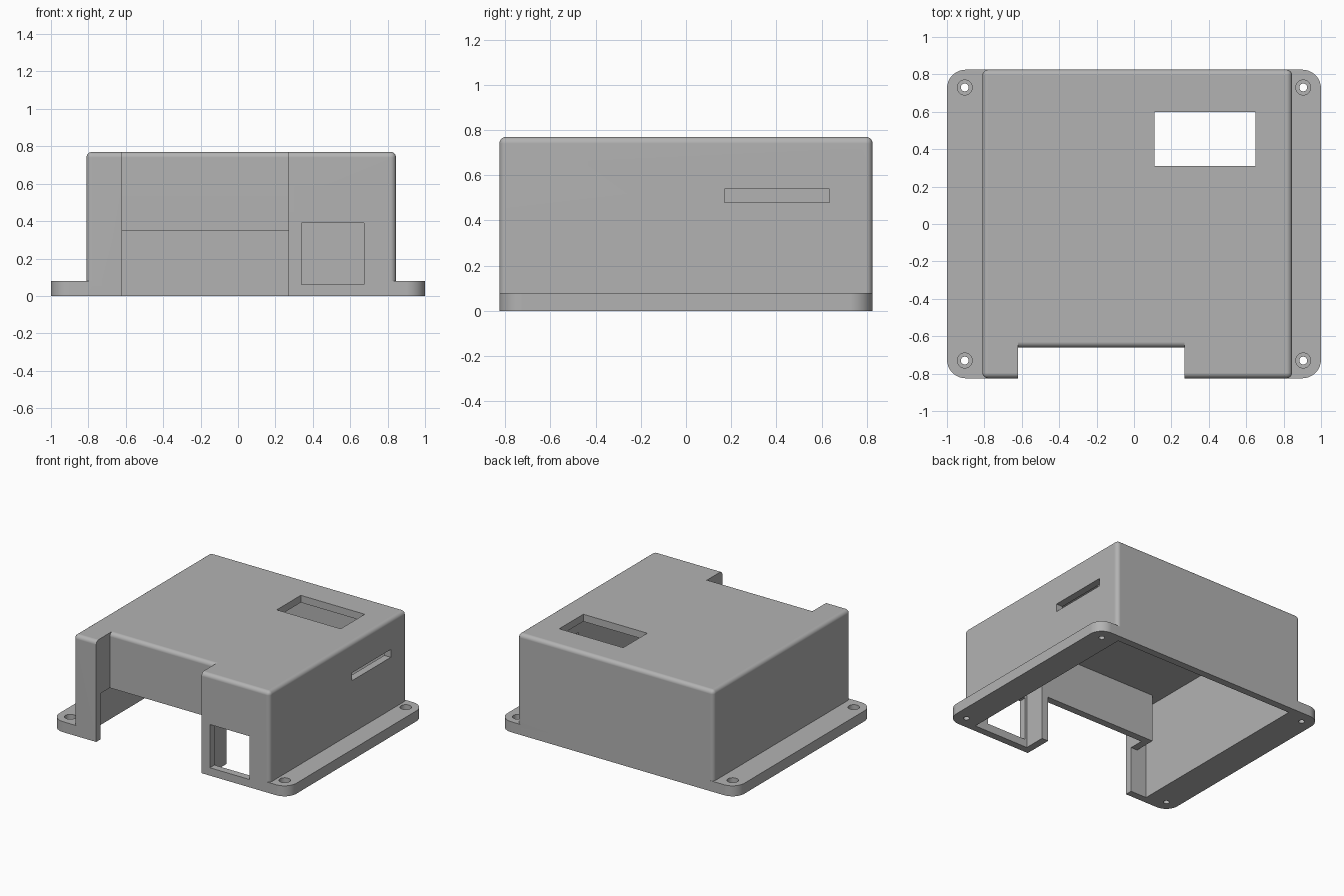
import bpy, bmesh, math
from mathutils import Matrix, Vector

cube = bpy.data.objects.get("Cube")
if cube:
    bpy.data.objects.remove(cube, do_unlink=True)

grey = bpy.data.materials.new("light_grey")
grey.use_nodes = True
colour = (0.45, 0.45, 0.45, 1)
grey.diffuse_color = colour
grey.node_tree.nodes["Principled BSDF"].inputs["Base Color"].default_value = colour

WALL = 0.055
LEFT, RIGHT, DEPTH, TOP = -0.81, 0.845, 0.825, 0.77
ROUND = 0.03
NOTCH_A, NOTCH_B, NOTCH_BACK, NOTCH_LOW = -0.62, 0.27, -0.66, 0.35


def make_object(name, bm):
    bmesh.ops.recalc_face_normals(bm, faces=bm.faces)
    mesh = bpy.data.meshes.new(name)
    bm.to_mesh(mesh)
    bm.free()
    obj = bpy.data.objects.new(name, mesh)
    bpy.context.collection.objects.link(obj)
    mesh.materials.append(grey)
    return obj


def box(name, x, y, z, radius=0, pick=None, segments=6):
    """Box between (low, high) pairs; edges chosen by pick are rounded."""
    bm = bmesh.new()
    bmesh.ops.create_cube(bm, size=1)
    for v in bm.verts:
        v.co = Vector([r[0] if c < 0 else r[1] for c, r in zip(v.co, (x, y, z))])
    if radius:
        edges = [e for e in bm.edges if pick(e)]
        bmesh.ops.bevel(bm, geom=edges, offset=radius, segments=segments,
                        profile=0.5, affect='EDGES')
    return make_object(name, bm)


def cylinder(name, x, y, z, radius):
    bm = bmesh.new()
    bmesh.ops.create_cone(bm, cap_ends=True, segments=32, radius1=radius, radius2=radius,
                          depth=z[1] - z[0],
                          matrix=Matrix.Translation((x, y, sum(z) / 2)))
    return make_object(name, bm)


def combine(target, tool, operation):
    """Apply a boolean and discard the tool."""
    mod = target.modifiers.new("shape", 'BOOLEAN')
    mod.solver = 'EXACT'
    mod.operation = operation
    mod.object = tool
    tool.hide_render = True
    bpy.ops.object.select_all(action='DESELECT')
    bpy.context.view_layer.objects.active = target
    target.select_set(True)
    bpy.ops.object.modifier_apply(modifier=mod.name)
    bpy.data.objects.remove(tool, do_unlink=True)


def upright(e):
    return abs(e.verts[0].co.z - e.verts[1].co.z) > 0.01


def not_base(e):
    return max(v.co.z for v in e.verts) > 0.1


# Rounded shell and mounting flange
shell = box("enclosure_shell", (LEFT, RIGHT), (-DEPTH, DEPTH), (0, TOP), ROUND, not_base)
combine(shell, box("flange", (-1, 1), (-DEPTH, DEPTH), (0, 0.08), 0.1, upright, 8), 'UNION')

# Hollow, open underneath
combine(shell, box("cavity", (LEFT + WALL, RIGHT - WALL), (WALL - DEPTH, DEPTH - WALL),
                   (-0.1, TOP - WALL)), 'DIFFERENCE')

# Inner lining of the front notch, and the full-height wall beside it
lining_front, lining_back = -DEPTH + 0.02, NOTCH_BACK + WALL
combine(shell, box("notch_lining", (NOTCH_A - WALL, NOTCH_B + WALL),
                   (lining_front, lining_back), (NOTCH_LOW, TOP - 0.02)), 'UNION')
combine(shell, box("notch_side_wall", (NOTCH_B, NOTCH_B + WALL),
                   (lining_front, lining_back), (0, TOP - 0.02)), 'UNION')

# Front notch, leaving a rounded top edge on the recessed wall
profile = [(-1, -0.1), (NOTCH_BACK, -0.1)]
for i in range(7):
    a = math.pi / 2 * i / 6
    profile.append((NOTCH_BACK + ROUND * (1 - math.cos(a)), TOP - ROUND * (1 - math.sin(a))))
profile += [(NOTCH_BACK + ROUND, 0.9), (-1, 0.9)]
bm = bmesh.new()
face = bm.faces.new([bm.verts.new((NOTCH_A, y, z)) for y, z in profile])
ext = bmesh.ops.extrude_face_region(bm, geom=[face])
bmesh.ops.translate(bm, vec=(NOTCH_B - NOTCH_A, 0, 0),
                    verts=[g for g in ext["geom"] if isinstance(g, bmesh.types.BMVert)])
combine(shell, make_object("notch", bm), 'DIFFERENCE')

# Display window, front port and side slot
combine(shell, box("display_window", (0.11, 0.65), (0.31, 0.6), (0.6, 0.9)), 'DIFFERENCE')
combine(shell, box("front_port", (0.34, 0.675), (-1, -0.7), (0.06, 0.39)), 'DIFFERENCE')
combine(shell, box("side_slot", (0.7, 1), (0.17, 0.635), (0.48, 0.54)), 'DIFFERENCE')

# Counterbored screw holes
for x in (-0.905, 0.905):
    for y in (-0.73, 0.73):
        combine(shell, cylinder("screw_hole", x, y, (-0.1, 0.2), 0.021), 'DIFFERENCE')
        combine(shell, cylinder("counterbore", x, y, (0.04, 0.2), 0.04), 'DIFFERENCE')

# Single material and crisp smooth shading
shell.data.materials.clear()
shell.data.materials.append(grey)
for p in shell.data.polygons:
    p.material_index = 0
bpy.ops.object.shade_smooth_by_angle(angle=math.radians(25))
weighted = shell.modifiers.new("even_shading", 'WEIGHTED_NORMAL')
weighted.keep_sharp = True
